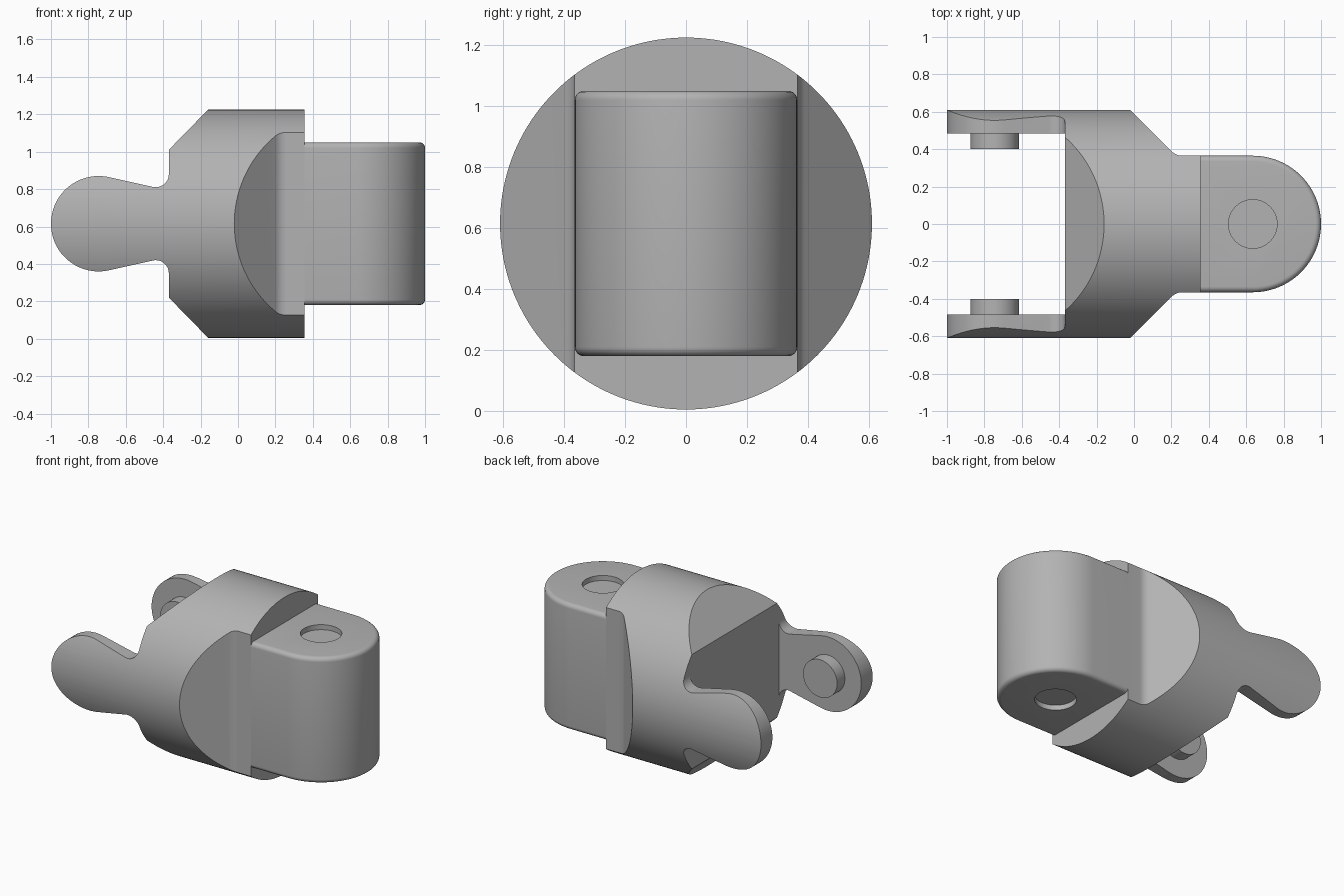
import bpy, bmesh, math
from mathutils import Matrix

if "Cube" in bpy.data.objects:
    bpy.data.objects.remove(bpy.data.objects["Cube"])

CZ = 0.615                      # height of the joint axis
R = 0.61                        # body radius
grey = bpy.data.materials.new("plain grey")
grey.diffuse_color = (0.45, 0.45, 0.45, 1)
grey.use_nodes = True
grey.node_tree.nodes["Principled BSDF"].inputs["Base Color"].default_value = grey.diffuse_color


def arc(cx, cy, r, a0, a1, n):
    return [(cx + r * math.cos(math.radians(a0 + (a1 - a0) * i / n)),
             cy + r * math.sin(math.radians(a0 + (a1 - a0) * i / n))) for i in range(n + 1)]


def loft(name, rings):
    """Solid through rings of equal point count, capped at both ends."""
    bm = bmesh.new()
    vs = [[bm.verts.new(p) for p in ring] for ring in rings]
    n = len(vs[0])
    for a, b in zip(vs, vs[1:]):
        for i in range(n):
            bm.faces.new((a[i], a[(i + 1) % n], b[(i + 1) % n], b[i]))
    bm.faces.new(vs[0][::-1])
    bm.faces.new(vs[-1])
    bmesh.ops.recalc_face_normals(bm, faces=bm.faces)
    me = bpy.data.meshes.new(name)
    bm.to_mesh(me)
    bm.free()
    me.materials.append(grey)
    ob = bpy.data.objects.new(name, me)
    bpy.context.collection.objects.link(ob)
    return ob


def boolean(ob, tool, op):
    m = ob.modifiers.new("cut", 'BOOLEAN')
    m.operation, m.solver, m.object = op, 'EXACT', tool
    bpy.context.view_layer.objects.active = ob
    bpy.ops.object.modifier_apply(modifier=m.name)
    bpy.data.objects.remove(tool)


def smooth(ob):
    bpy.ops.object.select_all(action='DESELECT')
    ob.select_set(True)
    bpy.context.view_layer.objects.active = ob
    bpy.ops.object.shade_smooth_by_angle(angle=math.radians(25))


def disc(axis, c, r, h0, h1, name, n=64):
    """Cylinder along an axis ('x', 'y' or 'z'); c holds the other two coordinates."""
    place = {'x': lambda u, v, h: (h, u, v),
             'y': lambda u, v, h: (u, h, v),
             'z': lambda u, v, h: (u, v, h)}[axis]
    pts = arc(c[0], c[1], r, 0, 360, n)[:-1]
    return loft(name, [[place(u, v, h) for u, v in pts] for h in (h0, h1)])


# side outline: rounded ears, neck fillet, chamfered back
top = arc(-0.745, 0, 0.255, 180, 77.5, 24) + arc(-0.44, 0.265, 0.07, 257.5, 360, 14)
top += [(-0.37, 0.395), (-0.068, 0.704), (0.355, 0.704)]
side = top + [(x, -z) for x, z in top[:0:-1]]
# plan outline: fork slot at the back, angled flats at the front
half = [(-0.3698, 0.485), (-1.1, 0.485), (-1.1, 0.8), (-0.21, 0.8)]
half += arc(0.258, 0.445, 0.08, 225, 270, 8) + [(0.6, 0.365)]
plan = half + [(x, -y) for x, y in half[::-1]]

# round body with its two fork ears
body = disc('x', (0, CZ), R, -1.2, 0.5, "body_with_fork", 160)
boolean(body, loft("side_tool", [[(x, y, CZ + z) for x, z in side] for y in (-0.9, 0.9)]), 'INTERSECT')
boolean(body, loft("plan_tool", [[(x, y, z) for x, y in plan] for z in (-0.3, 1.5)]), 'INTERSECT')
smooth(body)

# pins on the inner faces of the ears
for s, label in ((1, "back"), (-1, "front")):
    smooth(disc('y', (-0.745, CZ), 0.13, s * 0.40, s * 0.49, label + "_pin"))


# tongue with rounded end and softened top and bottom rims
def d_ring(inset, z):
    r = 0.365 - inset
    pts = [(0.355, -r)] + arc(0.635, 0, r, -90, 90, 48) + [(0.355, r)]
    return [(x, y, z) for x, y in pts]


f, lo, hi = 0.03, 0.18, 1.05
rim = [(f - f * math.sin(a), f - f * math.cos(a)) for a in (i * math.pi / 12 for i in range(7))]
rings = [d_ring(d, lo + h) for d, h in rim] + [d_ring(d, hi - h) for d, h in rim[::-1]]
tongue = loft("tongue", rings)
# shallow sockets above and below
for z0, z1 in ((hi - 0.035, hi + 0.1), (lo - 0.1, lo + 0.035)):
    boolean(tongue, disc('z', (0.635, 0), 0.13, z0, z1, "socket_tool"), 'DIFFERENCE')
smooth(tongue)
